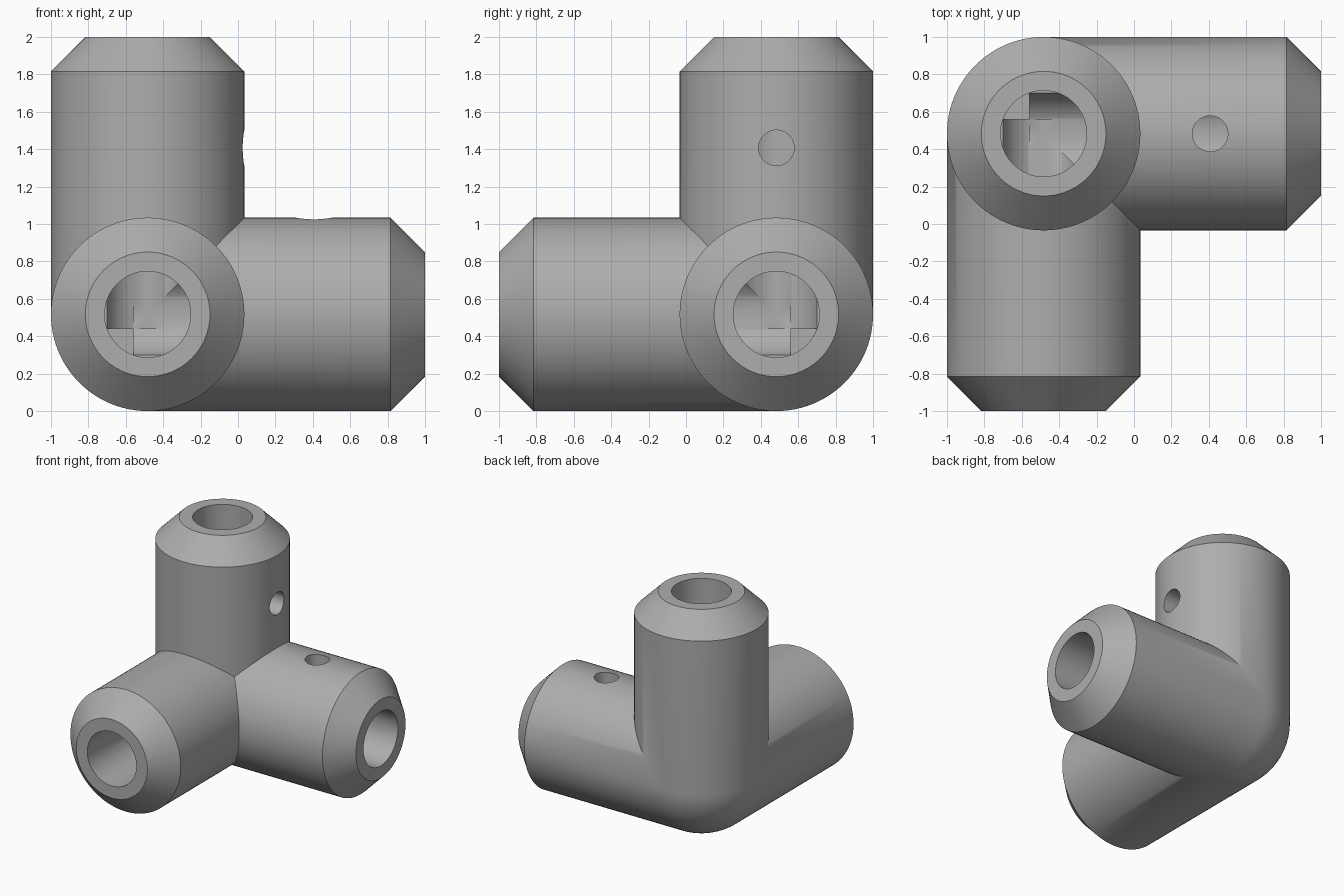
import bpy, bmesh
from math import cos, sin, pi, radians
from mathutils import Vector

if "Cube" in bpy.data.objects:
    bpy.data.objects.remove(bpy.data.objects["Cube"])

CENTRE = Vector((-0.483, 0.483, 0.517))
R, LENGTH, CHAMFER = 0.517, 1.483, 0.184   # arm radius, reach from centre, end bevel
BORE, OVERRUN = 0.23, 0.077                # bore radius, depth past the centre
HOLE, HOLE_AT = 0.095, 0.89                # screw hole radius, distance along arm
SIDES = 96
AXES = [Vector((1, 0, 0)), Vector((0, -1, 0)), Vector((0, 0, 1))]

metal = bpy.data.materials.new("grey")
metal.use_nodes = True
colour = (0.42, 0.42, 0.42, 1)
metal.diffuse_color = colour
metal.node_tree.nodes["Principled BSDF"].inputs["Base Color"].default_value = colour


def make_object(name, bm):
    bmesh.ops.recalc_face_normals(bm, faces=bm.faces)
    mesh = bpy.data.meshes.new(name)
    bm.to_mesh(mesh)
    bm.free()
    mesh.materials.append(metal)
    obj = bpy.data.objects.new(name, mesh)
    bpy.context.collection.objects.link(obj)
    return obj


def add_tube(bm, axis, u, v, stations, cap_start):
    """Rings around an axis; each station is (radius, offset function of the angle)."""
    rings = []
    for radius, offset in stations:
        ring = []
        for i in range(SIDES):
            a = 2 * pi * i / SIDES
            ring.append(bm.verts.new(axis * offset(a) + (u * cos(a) + v * sin(a)) * radius))
        rings.append(ring)
    for low, high in zip(rings, rings[1:]):
        for i in range(SIDES):
            j = (i + 1) % SIDES
            bm.faces.new((low[i], low[j], high[j], high[i]))
    bm.faces.new(rings[-1])
    if cap_start:
        bm.faces.new(rings[0])


# Rounded outer corner: one eighth of a sphere
bm = bmesh.new()
bmesh.ops.create_uvsphere(bm, u_segments=SIDES, v_segments=SIDES // 2, radius=R)
spare = [p for p in bm.verts if any(p.co.dot(a) > 1e-4 for a in AXES)]
bmesh.ops.delete(bm, geom=spare, context='VERTS')

# Three bevelled arms, mitred against each other
for k in range(3):
    axis, u, v = AXES[k], AXES[(k + 1) % 3], AXES[(k + 2) % 3]
    add_tube(bm, axis, u, v, [
        (R, lambda a: R * max(0, cos(a), sin(a))),
        (R, lambda a: LENGTH - CHAMFER),
        (R - CHAMFER, lambda a: LENGTH)], False)
bmesh.ops.remove_doubles(bm, verts=bm.verts, dist=1e-4)
connector = make_object("corner_connector", bm)
connector.location = CENTRE


def cut(name, axis, u, v, radius, start, end, shift):
    bm = bmesh.new()
    add_tube(bm, axis, u, v, [(radius, lambda a: start), (radius, lambda a: end)], True)
    cutter = make_object(name, bm)
    cutter.location = CENTRE + shift
    cutter.hide_render = True
    mod = connector.modifiers.new(name, 'BOOLEAN')
    mod.operation, mod.solver, mod.object = 'DIFFERENCE', 'EXACT', cutter
    bpy.context.view_layer.update()
    bpy.ops.object.modifier_apply(modifier=name)
    bpy.data.objects.remove(cutter)


bpy.ops.object.select_all(action='DESELECT')
connector.select_set(True)
bpy.context.view_layer.objects.active = connector

# Bores down each arm, meeting in the middle
for k in range(3):
    cut("bore", AXES[k], AXES[(k + 1) % 3], AXES[(k + 2) % 3],
        BORE, -OVERRUN, LENGTH + 0.1, Vector())

# Screw holes: top of the side arm, side of the upright arm
X, Y, Z = AXES
cut("screw_hole", Z, X, Y, HOLE, 0, R + 0.1, X * HOLE_AT)
cut("screw_hole", X, Y, Z, HOLE, 0, R + 0.1, Z * HOLE_AT)

bpy.ops.object.shade_smooth_by_angle(angle=radians(30))
